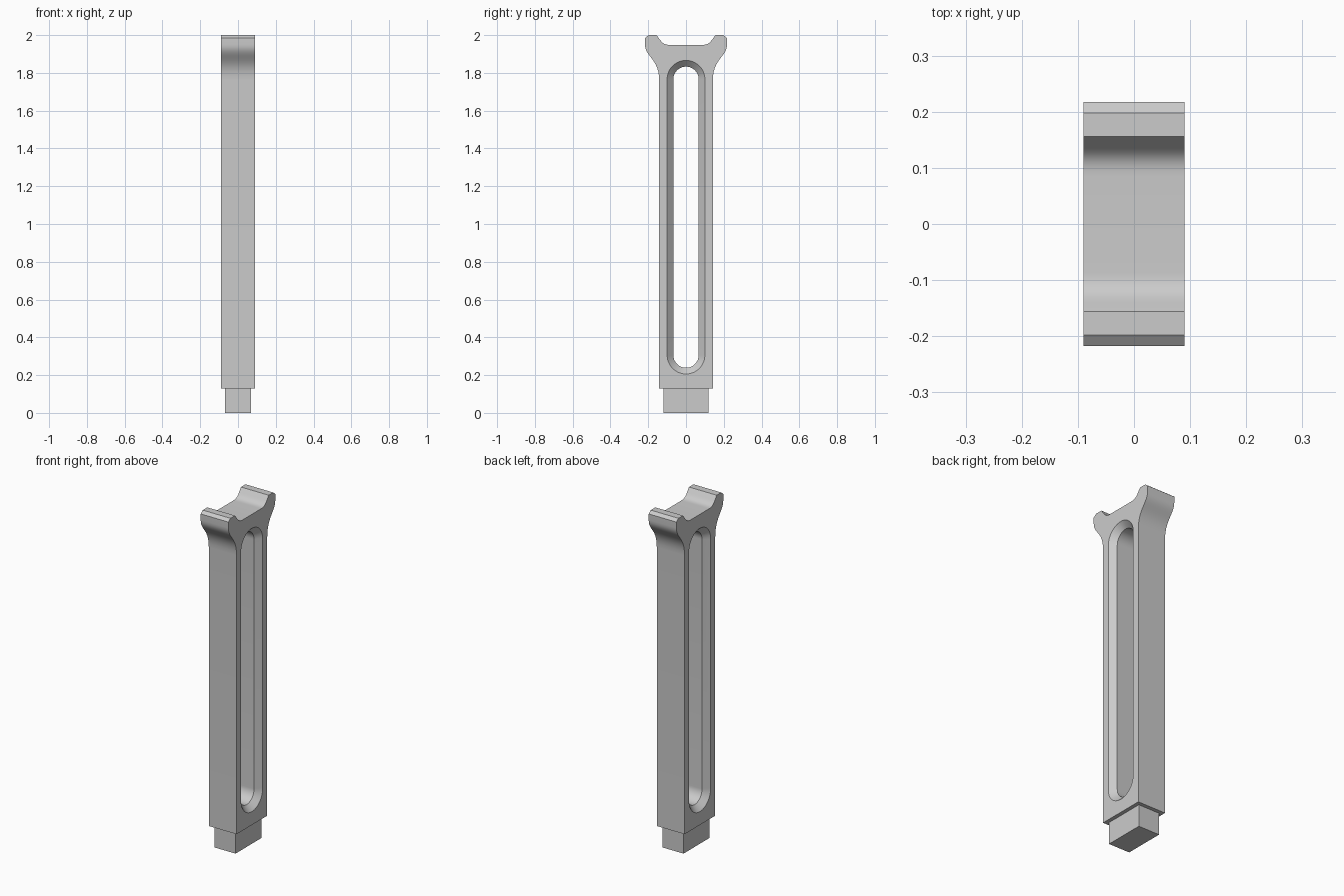
import bpy, bmesh, math
from mathutils import Vector
from mathutils.geometry import interpolate_bezier

cube = bpy.data.objects.get("Cube")
if cube:
    bpy.data.objects.remove(cube, do_unlink=True)

HALF_X = 0.09      # half thickness of the upright
HALF_Y = 0.142     # half width of the shaft
BASE_Z = 0.128     # underside of the shaft

grey = bpy.data.materials.new("plain_grey")
grey.use_nodes = True
colour = (0.6, 0.6, 0.6, 1)
grey.diffuse_color = colour
grey.node_tree.nodes["Principled BSDF"].inputs["Base Color"].default_value = colour


def loft(name, rings):
    """Skin a list of closed rings and cap both ends."""
    bm = bmesh.new()
    loops = [[bm.verts.new(p) for p in ring] for ring in rings]
    n = len(loops[0])
    for a, b in zip(loops, loops[1:]):
        for i in range(n):
            j = (i + 1) % n
            bm.faces.new((a[i], a[j], b[j], b[i]))
    bm.faces.new(loops[0])
    bm.faces.new(loops[-1])
    bmesh.ops.recalc_face_normals(bm, faces=bm.faces)
    mesh = bpy.data.meshes.new(name)
    bm.to_mesh(mesh)
    bm.free()
    mesh.materials.append(grey)
    obj = bpy.data.objects.new(name, mesh)
    bpy.context.collection.objects.link(obj)
    return obj


def curve(points, steps=14):
    return [p.to_2d() for p in interpolate_bezier(*[Vector(p).to_3d() for p in points], steps)]


def stadium(x, radius, low=0.306, high=1.766, steps=24):
    """Vertical slot outline with round ends, at depth x."""
    ring = []
    for centre, start in ((high, 0), (low, math.pi)):
        for i in range(steps + 1):
            a = start + math.pi * i / steps
            ring.append((x, radius * math.cos(a), centre + radius * math.sin(a)))
    return ring


# Half profile: shaft edge, flared neck, chamfered horn, dip into the cradle
half = [Vector((HALF_Y, BASE_Z))]
half += curve([(HALF_Y, 1.76), (HALF_Y, 1.875), (0.217, 1.885), (0.217, 1.95)])
half += [Vector((0.217, 1.985)), Vector((0.198, 2.0))]
half += curve([(0.156, 2.0), (0.132, 1.97), (0.126, 1.948), (0.085, 1.948)])
outline = half + [Vector((-p.x, p.y)) for p in reversed(half)]
upright = loft("upright", [[(x, p.x, p.y) for p in outline] for x in (-HALF_X, HALF_X)])

# Long slot with a chamfer on both side faces
cutter = loft("slot_cutter", [stadium(x, r) for x, r in
                              ((-0.1, 0.11), (-0.057, 0.067), (0.057, 0.067), (0.1, 0.11))])
cutter.hide_render = True
cut = upright.modifiers.new("slot", 'BOOLEAN')
cut.operation = 'DIFFERENCE'
cut.solver = 'EXACT'
cut.object = cutter
bpy.context.view_layer.objects.active = upright
upright.select_set(True)
bpy.ops.object.modifier_apply(modifier=cut.name)
bpy.data.objects.remove(cutter, do_unlink=True)
bpy.ops.object.shade_smooth_by_angle(angle=math.radians(30))

# Foot peg under the shaft
loft("foot_peg", [[(sx * 0.068, sy * 0.12, z) for sx, sy in
                   ((-1, -1), (1, -1), (1, 1), (-1, 1))] for z in (0, BASE_Z)])
